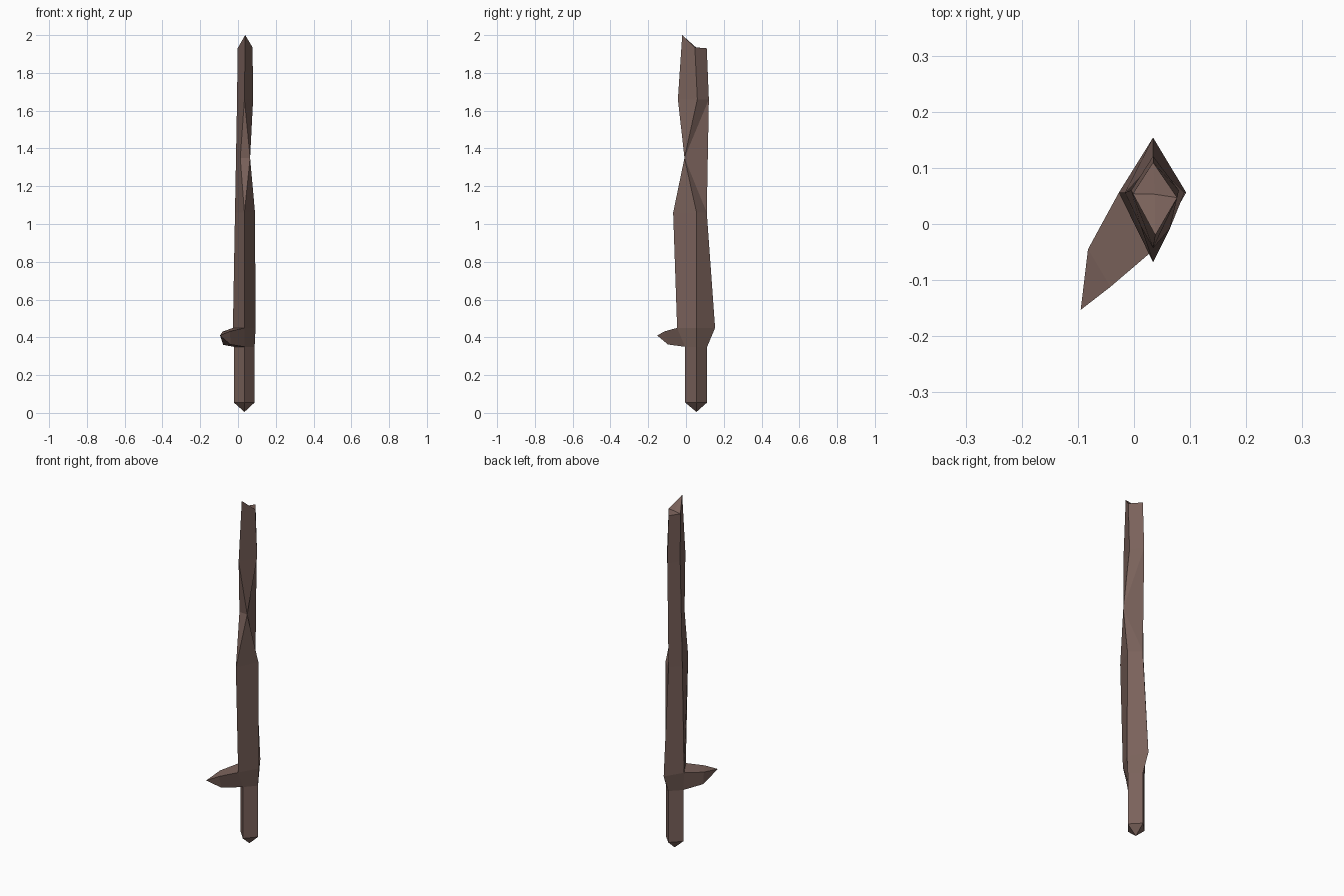
import bpy, bmesh

if "Cube" in bpy.data.objects:
    bpy.data.objects.remove(bpy.data.objects["Cube"])

brown = bpy.data.materials.new("dull brown")
brown.diffuse_color = (0.195, 0.122, 0.104, 1)
brown.use_nodes = True
brown.node_tree.nodes["Principled BSDF"].inputs["Base Color"].default_value = brown.diffuse_color


def loft(name, rings, start_tip=None, end_tip=None):
    """Skin a stack of four-point rings; close either end to a tip point."""
    bm = bmesh.new()
    rows = [[bm.verts.new(p) for p in r] for r in rings]
    for a, b in zip(rows, rows[1:]):
        for i in range(4):
            j = (i + 1) % 4
            bm.faces.new((a[i], a[j], b[j], b[i]))
    for row, tip in ((rows[0], start_tip), (rows[-1], end_tip)):
        if tip:
            t = bm.verts.new(tip)
            for i in range(4):
                bm.faces.new((row[i], row[(i + 1) % 4], t))
    bmesh.ops.recalc_face_normals(bm, faces=bm.faces)
    me = bpy.data.meshes.new(name)
    bm.to_mesh(me)
    bm.free()
    me.materials.append(brown)
    ob = bpy.data.objects.new(name, me)
    bpy.context.collection.objects.link(ob)
    return ob


def diamond(z, left, right, front, back, side_y=0.056):
    return [(0.034, front, z), (right, side_y, z), (0.034, back, z), (left, side_y, z)]


grip = diamond(0.35, -0.022, 0.088, -0.005, 0.112)
shoulder = diamond(0.45, -0.027, 0.093, -0.047, 0.154)

# Grip with pointed pommel
loft("grip", [diamond(0.055, -0.022, 0.088, -0.005, 0.112), grip],
     start_tip=(0.034, 0.055, 0.005))

# Blade root, flaring from the grip, then the wavering blade
low = diamond(1.06, -0.016, 0.09, -0.068, 0.11)
high = diamond(1.66, -0.005, 0.08, -0.043, 0.121, 0.06)
top = [(0.038, -0.02, 2.0), (0.077, 0.047, 1.935), (0.034, 0.11, 1.93), (-0.002, 0.054, 1.93)]
loft("lower_blade", [grip, shoulder, low])
loft("upper_blade", [high, top], end_tip=(0.037, 0.053, 1.935))

# Notched middle: the front ridge splits into a flat lozenge
bm = bmesh.new()
a = [bm.verts.new(p) for p in low]
b = [bm.verts.new(p) for p in high]
nr = bm.verts.new((0.064, -0.008, 1.35))
nl = bm.verts.new((0.012, -0.004, 1.35))
for f in ((a[0], nr, nl), (b[0], nl, nr),
          (a[0], a[1], nr), (b[0], nr, b[1]),
          (a[1], a[2], nr), (nr, a[2], b[2]), (nr, b[2], b[1]),
          (a[0], nl, a[3]), (b[0], b[3], nl), (a[3], nl, b[3]),
          (a[2], a[3], b[3], b[2])):
    bm.faces.new(f)
bmesh.ops.recalc_face_normals(bm, faces=bm.faces)
me = bpy.data.meshes.new("notched_blade")
bm.to_mesh(me)
bm.free()
me.materials.append(brown)
bpy.context.collection.objects.link(bpy.data.objects.new("notched_blade", me))

# Side spur growing from the front left of the shoulder
loft("guard_spur", [
    [grip[3], grip[0], shoulder[0], shoulder[3]],
    [(-0.078, -0.045, 0.36), (-0.04, -0.095, 0.362), (-0.042, -0.112, 0.432), (-0.082, -0.045, 0.43)],
], end_tip=(-0.095, -0.153, 0.41))
